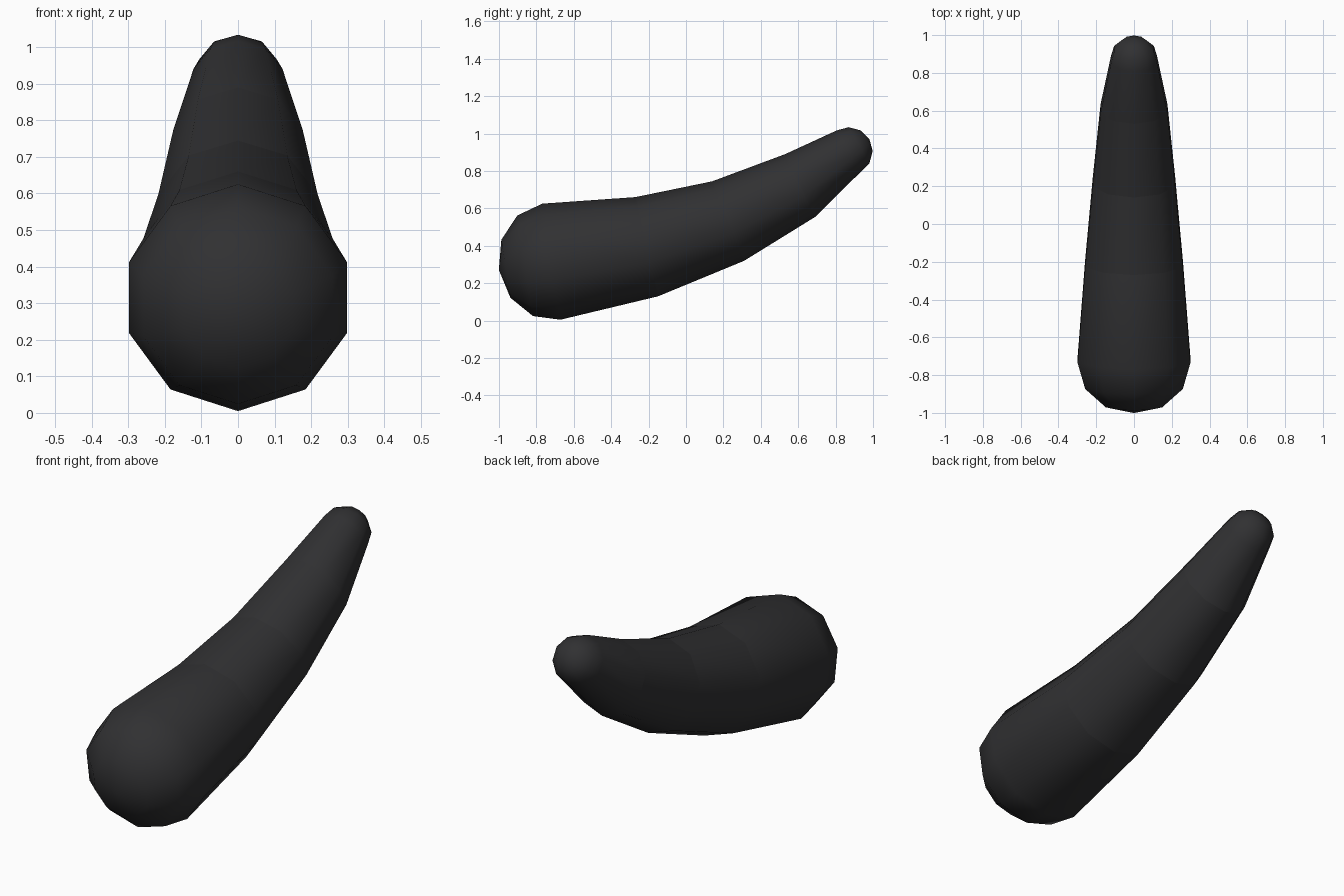
import bpy, bmesh
from math import sin, cos, pi, radians
from mathutils import Vector

if "Cube" in bpy.data.objects:
    bpy.data.objects.remove(bpy.data.objects["Cube"])

SIDES = 10
# Centre-line sections: y, z, radius, tilt in degrees
SECTIONS = [(-0.72, 0.315, 0.314, 8.9), (-0.21, 0.395, 0.272, 12.8),
            (0.225, 0.532, 0.229, 21.8), (0.61, 0.722, 0.186, 25.5),
            (0.87, 0.906, 0.128, 30)]

bm = bmesh.new()


def point(section, along, radius, a=0.0):
    y, z, _, tilt = section
    t = radians(tilt)
    axis, up = Vector((0, cos(t), sin(t))), Vector((0, -sin(t), cos(t)))
    return (Vector((0, y, z)) + axis * along
            + up * (radius * cos(a)) + Vector((radius * sin(a), 0, 0)))


def ring(section, along, radius):
    return [bm.verts.new(point(section, along, radius, 2 * pi * i / SIDES))
            for i in range(SIDES)]


first, last = SECTIONS[0], SECTIONS[-1]
rings = []
# Rounded, slightly flattened thick end
for deg in (60, 30):
    a = radians(deg)
    rings.append(ring(first, -0.284 * sin(a), first[2] * cos(a)))
# Tapered bent body
for s in SECTIONS:
    rings.append(ring(s, 0, s[2]))
# Rounded tip
for deg in (30, 60):
    a = radians(deg)
    rings.append(ring(last, last[2] * sin(a), last[2] * cos(a)))

for r0, r1 in zip(rings, rings[1:]):
    for i in range(SIDES):
        j = (i + 1) % SIDES
        bm.faces.new((r0[i], r0[j], r1[j], r1[i]))
# Poles of both ends
for r, s, d in ((rings[0], first, -0.284), (rings[-1], last, last[2])):
    pole = bm.verts.new(point(s, d, 0))
    for i in range(SIDES):
        bm.faces.new((r[i], r[(i + 1) % SIDES], pole))

bmesh.ops.recalc_face_normals(bm, faces=bm.faces)
for f in bm.faces:
    f.smooth = True
# Visible shading breaks between the body segments
for r in rings[3:6]:
    for i in range(SIDES):
        bm.edges.get((r[i], r[(i + 1) % SIDES])).smooth = False

mesh = bpy.data.meshes.new("curved_tail")
bm.to_mesh(mesh)
bm.free()
tail = bpy.data.objects.new("curved_tail", mesh)
bpy.context.collection.objects.link(tail)

mat = bpy.data.materials.new("dark_grey")
mat.diffuse_color = (0.03, 0.03, 0.032, 1)
mat.use_nodes = True
mat.node_tree.nodes["Principled BSDF"].inputs["Base Color"].default_value = mat.diffuse_color
mesh.materials.append(mat)
